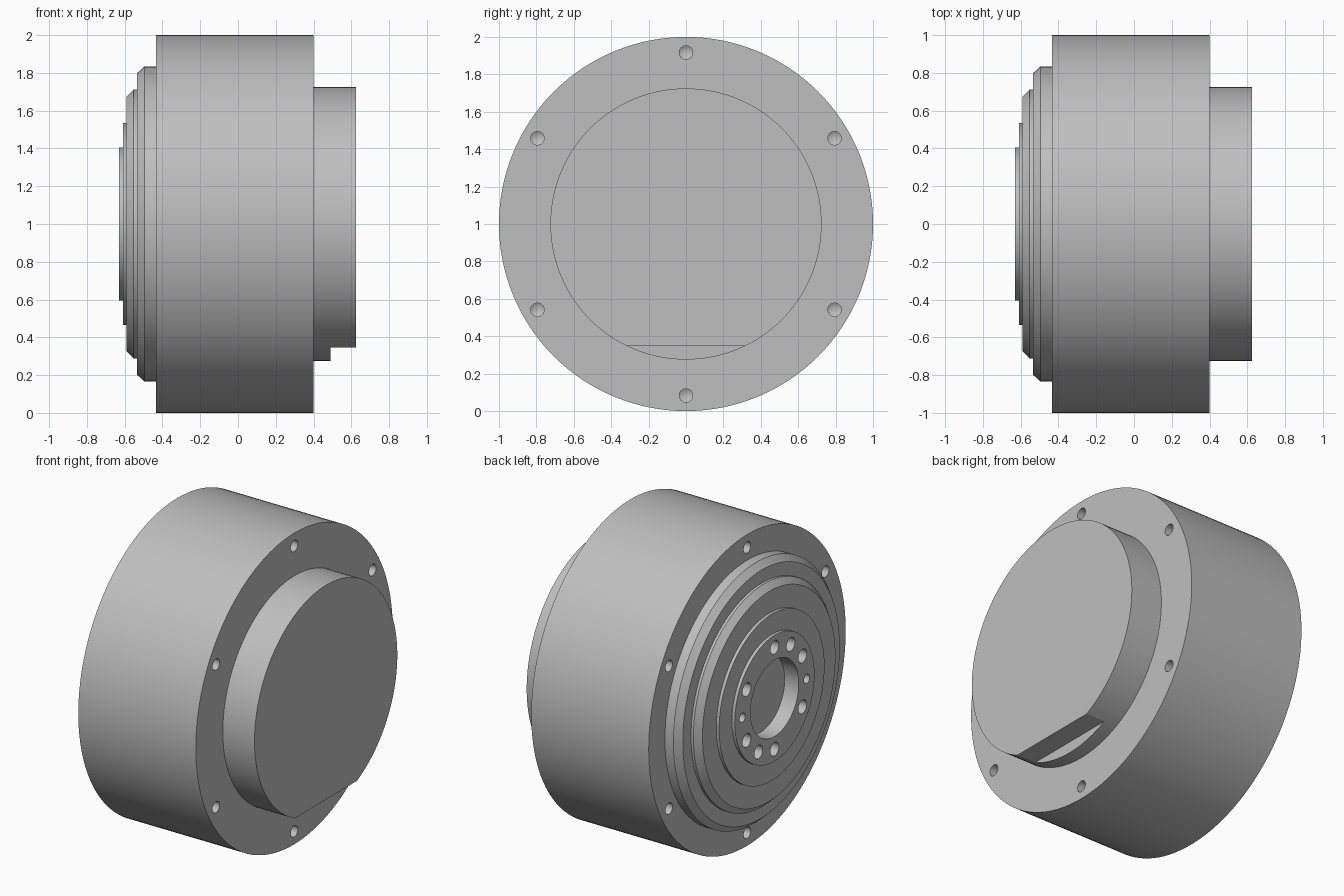
import bpy, bmesh
from math import pi, sin, cos, radians

if "Cube" in bpy.data.objects:
    bpy.data.objects.remove(bpy.data.objects["Cube"], do_unlink=True)

AXIS_Z = 1.0

grey = bpy.data.materials.new("machined_grey")
grey.use_nodes = True
colour = (0.52, 0.52, 0.52, 1)
grey.diffuse_color = colour
grey.node_tree.nodes["Principled BSDF"].inputs["Base Color"].default_value = colour


def revolve(bm, profile, y=0.0, z=AXIS_Z, segments=128):
    """Add a closed solid: (x, radius) points turned about a line along x."""
    rings = []
    for x, r in profile:
        if r == 0:
            rings.append([bm.verts.new((x, y, z))] * segments)
        else:
            rings.append([bm.verts.new((x, y + r * sin(2 * pi * i / segments),
                                        z + r * cos(2 * pi * i / segments)))
                          for i in range(segments)])
    for a, b in zip(rings, rings[1:]):
        for i in range(segments):
            j = (i + 1) % segments
            corners = list(dict.fromkeys((a[i], a[j], b[j], b[i])))
            bm.faces.new(corners)


def drill(bm, face_x, inward, radius, depth, ring_radius, angle):
    """Add a drill with a conical tip, entering the face at face_x."""
    end = face_x + inward * depth
    profile = [(face_x - inward * 0.02, 0), (face_x - inward * 0.02, radius),
               (end, radius), (end + inward * radius * 0.6, 0)]
    revolve(bm, profile, -ring_radius * sin(angle),
            AXIS_Z + ring_radius * cos(angle), 32)


def finish(bm, name):
    bmesh.ops.recalc_face_normals(bm, faces=bm.faces)
    mesh = bpy.data.meshes.new(name)
    bm.to_mesh(mesh)
    bm.free()
    obj = bpy.data.objects.new(name, mesh)
    bpy.context.collection.objects.link(obj)
    mesh.materials.append(grey)
    return obj


# Housing: drum, round boss on one side, stepped flange with a bore on the other
bm = bmesh.new()
revolve(bm, [
    (-0.53, 0), (-0.53, 0.245), (-0.63, 0.245),         # bore
    (-0.63, 0.405), (-0.61, 0.405),                     # bolt ring
    (-0.61, 0.535), (-0.59, 0.535),                     # small step
    (-0.59, 0.675), (-0.552, 0.713), (-0.535, 0.713),   # chamfered step
    (-0.535, 0.797), (-0.495, 0.835), (-0.435, 0.835),  # chamfered shoulder
    (-0.435, 1.0), (0.4, 1.0),                          # drum
    (0.4, 0.725), (0.625, 0.725), (0.625, 0),           # boss
])
housing = finish(bm, "housing")

# Drills for the drum rim on both faces and for the bolt ring
bm = bmesh.new()
for k in range(6):
    drill(bm, 0.4, -1, 0.036, 0.15, 0.917, k * pi / 3)
    drill(bm, -0.435, 1, 0.036, 0.15, 0.917, k * pi / 3)
for half in (0, 180):
    for step in (0, 30, 60, 120):
        drill(bm, -0.63, 1, 0.043, 0.12, 0.327, radians(half + step))
    drill(bm, -0.63, 1, 0.029, 0.12, 0.327, radians(half + 90))
drills = finish(bm, "hole_cutter")

# Block that mills the flat at the bottom of the boss
bm = bmesh.new()
bmesh.ops.create_cube(bm, size=1)
for v in bm.verts:
    v.co = (0.49 if v.co.x < 0 else 0.8, v.co.y * 2, 0.1 if v.co.z < 0 else 0.347)
block = finish(bm, "flat_cutter")

# Cut the housing, then remove the cutters
bpy.context.view_layer.objects.active = housing
for cutter in (drills, block):
    cutter.hide_render = True
    mod = housing.modifiers.new(cutter.name, "BOOLEAN")
    mod.operation = "DIFFERENCE"
    mod.solver = "EXACT"
    mod.object = cutter
    bpy.ops.object.modifier_apply(modifier=mod.name)
    bpy.data.objects.remove(cutter, do_unlink=True)

# Smooth round walls, sharp edges
bpy.ops.object.select_all(action="DESELECT")
housing.select_set(True)
bpy.ops.object.shade_smooth_by_angle(angle=radians(25))
